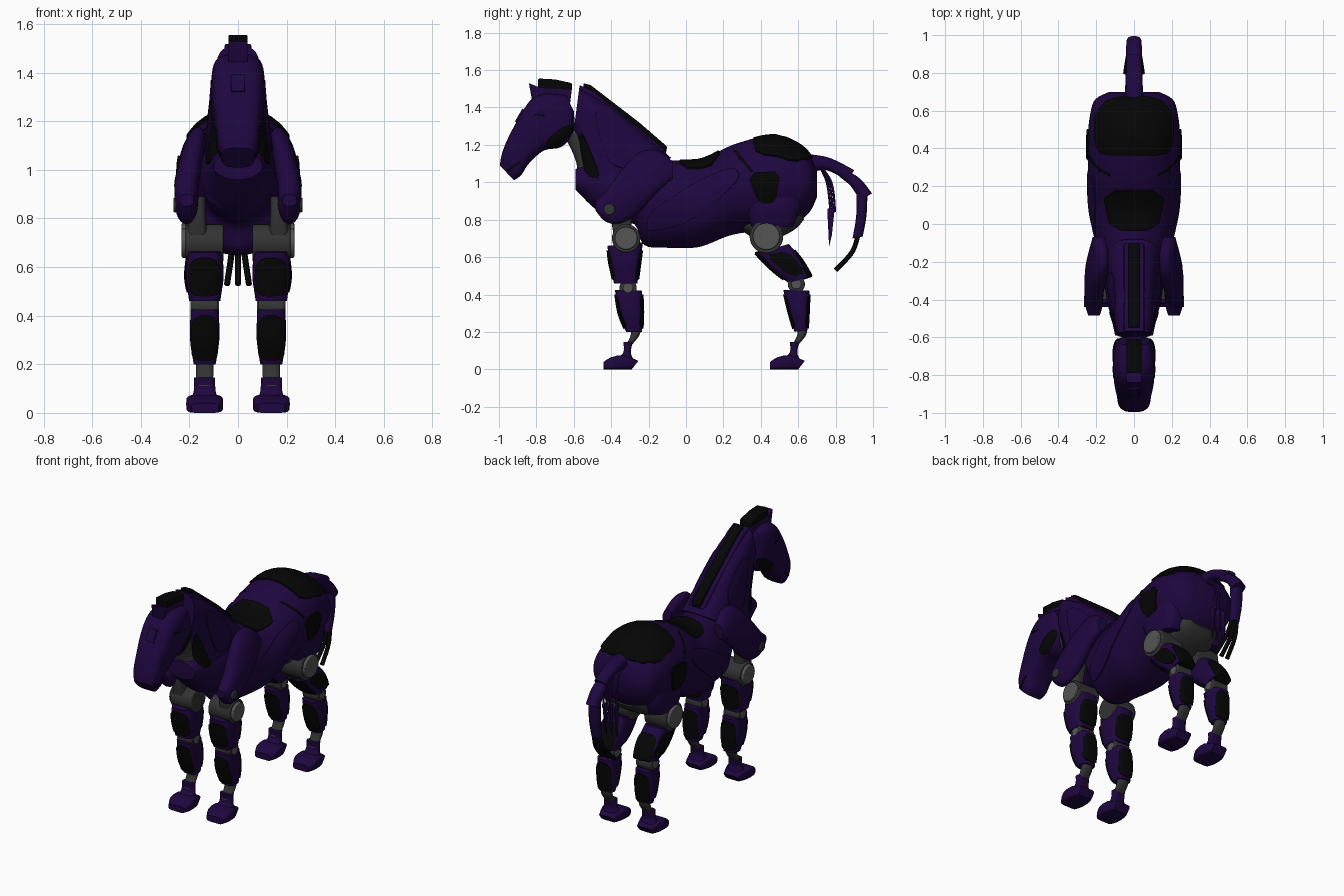
import bpy, bmesh, math
from mathutils import Vector
from mathutils.bvhtree import BVHTree

cube = bpy.data.objects.get("Cube")
if cube:
    bpy.data.objects.remove(cube, do_unlink=True)


def material(name, colour):
    mat = bpy.data.materials.new(name)
    mat.use_nodes = True
    mat.diffuse_color = (*colour, 1)
    mat.node_tree.nodes["Principled BSDF"].inputs["Base Color"].default_value = (*colour, 1)
    return mat


PURPLE = material("deep purple", (.013, .002, .05))
BLACK = material("black", (.0015, .0015, .0015))
GREY = material("dark grey", (.033, .033, .033))
STEEL = material("steel grey", (.09, .09, .09))


def finish(name, bm, mat, angle=38):
    bmesh.ops.recalc_face_normals(bm, faces=bm.faces)
    mesh = bpy.data.meshes.new(name)
    bm.to_mesh(mesh)
    bm.free()
    mesh.materials.append(mat)
    mesh.shade_smooth()
    mesh.set_sharp_from_angle(angle=math.radians(angle))
    obj = bpy.data.objects.new(name, mesh)
    bpy.context.collection.objects.link(obj)
    return obj


def spline(rows, steps):
    """Smooth rows of numbers with a Catmull-Rom curve."""
    out = []
    for i in range(len(rows) - 1):
        quad = [rows[max(i - 1, 0)], rows[i], rows[i + 1], rows[min(i + 2, len(rows) - 1)]]
        for s in range(steps):
            t = s / steps
            out.append([b + t / 2 * (c - a + t * (2 * a - 5 * b + 4 * c - d + t * (3 * (b - c) + d - a)))
                        for a, b, c, d in zip(*quad)])
    return out + [list(rows[-1])]


def loft(name, rows, mat, x=0, power=2.5, steps=4, sides=28):
    """Skin rounded sections; each row is (y, z) to (y, z) and a half width."""
    bm = bmesh.new()
    rings = []
    for ay, az, by, bz, half in spline(rows, steps):
        ring = []
        for k in range(sides):
            t = math.tau * k / sides
            c, s = (math.copysign(abs(f(t)) ** (2 / power), f(t)) for f in (math.cos, math.sin))
            ring.append(bm.verts.new((x + half * s, (ay + by + c * (ay - by)) / 2,
                                      (az + bz + c * (az - bz)) / 2)))
        rings.append(ring)
    for low, high in zip(rings, rings[1:]):
        for k in range(sides):
            n = (k + 1) % sides
            bm.faces.new((low[k], low[n], high[n], high[k]))
    bm.faces.new(rings[0])
    bm.faces.new(rings[-1])
    return finish(name, bm, mat)


def prism(name, outline, x0, x1, mat, bevel=.006):
    """Extrude a side outline across x."""
    bm = bmesh.new()
    face = bm.faces.new([bm.verts.new((x0, y, z)) for y, z in outline])
    moved = bmesh.ops.extrude_face_region(bm, geom=[face])["geom"]
    bmesh.ops.translate(bm, vec=(x1 - x0, 0, 0), verts=[v for v in moved if isinstance(v, bmesh.types.BMVert)])
    mod = finish(name, bm, mat).modifiers.new("bevel", "BEVEL")
    mod.width, mod.segments = bevel, 2


def drum(name, y, z, radius, x0, x1, mat):
    outline = [(y + radius * math.cos(math.tau * k / 28), z + radius * math.sin(math.tau * k / 28)) for k in range(28)]
    prism(name, outline, x0, x1, mat)


def panel(name, target, axis, sign, outline, mat, lift=.007, rounding=2):
    """Lay a thin rounded plate on a target, projected along an axis."""
    tree = BVHTree.FromPolygons([v.co for v in target.data.vertices], [p.vertices for p in target.data.polygons])
    pts = [Vector(p) for p in outline]
    mid = sum(pts, Vector((0, 0))) / len(pts)
    for _ in range(rounding):
        pts = [p.lerp(q, f) for p, q in zip(pts, pts[1:] + pts[:1]) for f in (.2, .8)]
    pts = [p.lerp(q, f / 3) for p, q in zip(pts, pts[1:] + pts[:1]) for f in range(3)]
    ray = Vector((0, 0, 0))
    ray[axis] = -sign
    bm = bmesh.new()

    def drop(p, height):
        spot = list(p)
        spot.insert(axis, sign * 2)
        hit = tree.ray_cast(Vector(spot), ray)
        if hit[0] is None:
            spot[axis] = 0
            hit = tree.find_nearest(Vector(spot))
        normal = hit[1] if hit[1].dot(ray) <= 0 else -hit[1]
        return bm.verts.new(hit[0] + normal * height)

    levels = [(1, -.006), (.985, lift)] + [(f / 6, lift) for f in range(5, 0, -1)]
    rings = [[drop(mid.lerp(p, f), h) for p in pts] for f, h in levels]
    for outer, inner in zip(rings, rings[1:]):
        for k in range(len(pts)):
            n = (k + 1) % len(pts)
            bm.faces.new((outer[k], outer[n], inner[n], inner[k]))
    bm.faces.new(rings[-1])
    finish(name, bm, mat, 50)


def tube(name, points, radius, mat):
    curve = bpy.data.curves.new(name, "CURVE")
    curve.dimensions, curve.bevel_depth, curve.bevel_resolution = "3D", radius, 2
    curve.use_fill_caps = True
    line = curve.splines.new("POLY")
    path = spline(points, 5)
    line.points.add(len(path) - 1)
    for point, co in zip(line.points, path):
        point.co = (*co, 1)
    curve.materials.append(mat)
    bpy.context.collection.objects.link(bpy.data.objects.new(name, curve))


# Trunk, from chest to rump: (y, top, bottom, half width)
trunk = [(-.59, 1.07, .96, .1), (-.5, 1.13, .87, .12), (-.4, 1.15, .8, .145), (-.275, 1.16, .775, .16),
         (-.225, 1.145, .665, .17), (-.1, 1.12, .65, .197), (.04, 1.115, .65, .228), (.12, 1.135, .67, .238),
         (.25, 1.2, .72, .243), (.45, 1.25, .75, .245), (.58, 1.215, .78, .232), (.66, 1.15, .84, .205),
         (.7, 1.06, .92, .13)]
body = loft("body", [(y, t, y, b, w) for y, t, b, w in trunk], PURPLE, power=2.05, sides=48)
panel("croup_pad", body, 2, 1, [(-.17, .36), (.17, .36), (.205, .42), (.21, .58), (.13, .67), (-.13, .67),
                                (-.21, .58), (-.205, .42)], BLACK, .009, 1)
panel("saddle_pad", body, 2, 1, [(-.165, .18), (.165, .18), (.125, -.035), (-.125, -.035)], BLACK, .009, 1)
loft("groin", [(.28, .86, .3, .74, .13), (.42, .88, .42, .68, .16), (.56, .88, .57, .74, .15), (.62, .92, .63, .8, .1)], GREY)

# Neck, throat and crest
neck = loft("neck", [(-.08, 1.13, -.45, .84, .15), (-.2, 1.24, -.56, .97, .13), (-.35, 1.37, -.55, 1.08, .114),
                     (-.45, 1.44, -.57, 1.2, .106), (-.57, 1.51, -.6, 1.28, .09)], PURPLE, power=3, sides=40)
loft("throat", [(-.46, 1.0, -.585, .97, .08), (-.48, 1.12, -.585, 1.1, .065), (-.54, 1.3, -.645, 1.24, .06)], GREY)
prism("neck_ridge", [(-.57, 1.52), (-.5, 1.49), (-.25, 1.29), (-.1, 1.16), (-.2, 1.18), (-.55, 1.42)], -.055, .055, PURPLE)
prism("neck_mane", [(-.55, 1.53), (-.51, 1.52), (-.25, 1.32), (-.1, 1.19), (-.11, 1.15), (-.3, 1.28), (-.54, 1.45)],
      -.03, .03, BLACK)

# Head
head = loft("head", [(-.64, 1.465, -.6, 1.38, .08), (-.75, 1.475, -.6, 1.27, .105), (-.83, 1.44, -.665, 1.19, .11),
                     (-.89, 1.35, -.76, 1.17, .105), (-.95, 1.24, -.84, 1.1, .091), (-.985, 1.15, -.88, 1.04, .084),
                     (-.995, 1.09, -.92, 1.01, .065)], PURPLE, power=3.4, sides=40)
prism("poll_crest", [(-.84, 1.53), (-.79, 1.51), (-.61, 1.5), (-.62, 1.42), (-.82, 1.42)], -.04, .04, PURPLE)
prism("forelock", [(-.79, 1.555), (-.7, 1.55), (-.61, 1.53), (-.61, 1.49), (-.79, 1.5)], -.04, .04, BLACK)
panel("forehead_plate", head, 1, -1, [(-.028, 1.32), (.028, 1.32), (.028, 1.39), (-.028, 1.39)], PURPLE, .009, 0)

# Front and hind legs share one pattern
FRONT = {"name": "front", "joint": (-.32, .7, .076), "knee": (-.31, .435), "shift": 0,
         "upper": [(-.42, .66, -.23, .68, .07), (-.41, .57, -.245, .57, .078), (-.385, .46, -.26, .46, .064)],
         "lower": [(-.38, .425, -.235, .42, .058), (-.36, .3, -.23, .3, .06), (-.32, .2, -.235, .2, .045)]}
HIND = {"name": "hind", "joint": (.43, .71, .09), "knee": (.59, .455), "shift": .89,
        "upper": [(.37, .62, .55, .67, .07), (.46, .53, .62, .585, .078), (.55, .46, .67, .5, .062)],
        "lower": [(.52, .425, .66, .42, .058), (.55, .3, .655, .3, .06), (.58, .2, .65, .21, .045)]}


def leg(spec, side, label):
    x, d, tag = .137 * side, spec["shift"], label + "_" + spec["name"]
    jy, jz, jr = spec["joint"]
    drum(tag + "_joint", jy, jz, jr, .06 * side, .215 * side, GREY)
    drum(tag + "_joint_cap", jy, jz, jr * .8, .18 * side, .232 * side, STEEL)
    upper = loft(tag + "_upper_leg", spec["upper"], PURPLE, x, 3.5)
    lower = loft(tag + "_lower_leg", spec["lower"], PURPLE, x, 3.5)
    ky, kz = spec["knee"]
    drum(tag + "_knee", ky, kz, .046, x - .055, x + .055, GREY)
    drum(tag + "_knee_cap", ky, kz, .028, x - .059, x + .059, STEEL)
    for way, face in ((-1, "front"), (1, "back")):
        for part, limb, half, low, high in (("upper", upper, .062, .48, .637), ("lower", lower, .051, .217, .402)):
            panel(f"{tag}_{part}_{face}_pad", limb, 1, way, [(x - half, high), (x + half, high), (x + half, low + .02),
                  (x + half * .6, low), (x - half * .6, low), (x - half, low + .02)], BLACK)
    # Ankle, pastern and hoof
    loft(tag + "_ankle", [(d - .335, .11, d - .29, .13, .034), (d - .3, .17, d - .25, .18, .036),
                          (d - .29, .22, d - .24, .22, .036)], GREY, x)
    loft(tag + "_pastern", [(d - .38, .05, d - .28, .05, .06), (d - .335, .09, d - .295, .09, .045),
                            (d - .335, .145, d - .285, .145, .043)], PURPLE, x, 3)
    loft(tag + "_hoof", [(d - .44, .04, d - .44, 0, .055), (d - .4, .065, d - .4, 0, .074),
                         (d - .33, .075, d - .33, 0, .073), (d - .255, .045, d - .29, 0, .05)], PURPLE, x, 5, 2)
    return upper


for side, label in ((1, "left"), (-1, "right")):
    leg(FRONT, side, label)
    thigh = leg(HIND, side, label)
    panel(label + "_thigh_pad", thigh, 0, side, [(.42, .61), (.54, .635), (.64, .52), (.57, .49)], BLACK, .007, 1)
    # Haunch shell over the hip joint
    loft(label + "_haunch", [(.28, .98, .62, 1.0, .07), (.31, .86, .61, .86, .082), (.35, .765, .57, .76, .065)],
         PURPLE, .15 * side, 3)
    # Shoulder arm, leaning guard and pivot
    loft(label + "_shoulder_arm", [(-.38, .68, -.28, .68, .045), (-.4, .8, -.29, .8, .036),
                                   (-.4, .89, -.26, .89, .034)], GREY, .168 * side, 4)
    rows = [(-.07, 1.11, 1.02, .03), (-.15, 1.17, .95, .045), (-.25, 1.16, .84, .05), (-.35, 1.06, .78, .05),
            (-.43, .95, .79, .046), (-.485, .9, .85, .03)]
    guard = loft(label + "_shoulder_guard", [(y, t, y, b, w) for y, t, b, w in rows], PURPLE, .212 * side, 2.3)
    for vert in guard.data.vertices:
        vert.co.x -= side * .22 * max(vert.co.z - .95, 0)
    drum(label + "_shoulder_pivot", -.41, .855, .03, .22 * side, .266 * side, GREY)
    # Plates on the trunk, neck and face
    panel(label + "_flank_pad", body, 0, side, [(.33, 1.05), (.51, 1.06), (.475, .885), (.385, .89)], BLACK, .009, 1)
    panel(label + "_rib_plate", body, 0, side, [(-.22, .73), (.02, .78), (.3, 1.02), (.26, 1.09), (.05, 1.0), (-.2, .84)],
          PURPLE, .008)
    panel(label + "_hip_seam", body, 0, side, [(.25, 1.17), (.27, 1.17), (.36, 1.06), (.345, 1.055)], BLACK, .003, 0)
    panel(label + "_neck_plate", neck, 0, side, [(-.5, 1.38), (-.42, 1.37), (-.24, 1.2), (-.3, 1.06), (-.42, 1.1)],
          PURPLE, .007)
    panel(label + "_neck_gap", neck, 0, side, [(-.57, 1.27), (-.545, 1.25), (-.45, 1.02), (-.53, 1.03), (-.555, 1.15)],
          BLACK, .007, 1)
    panel(label + "_cheek_pad", head, 0, side, [(-.75, 1.19), (-.68, 1.19), (-.61, 1.27), (-.61, 1.31), (-.67, 1.29),
                                                (-.74, 1.23)], BLACK, .007, 1)
    panel(label + "_eye", head, 0, side, [(-.82, 1.36), (-.76, 1.35), (-.75, 1.36), (-.8, 1.37)], BLACK, .004, 1)
    panel(label + "_mouth", head, 0, side, [(-.96, 1.065), (-.89, 1.115), (-.885, 1.105), (-.95, 1.055)], BLACK, .004, 0)

# Tail: jointed segments and loose strands
loft("tail_root", [(.66, 1.15, .66, 1.05, .05), (.77, 1.13, .75, 1.065, .045), (.9, 1.065, .86, 1.01, .04)], PURPLE)
loft("tail_elbow", [(.84, 1.075, .82, 1.03, .035), (.93, 1.02, .88, .98, .042), (.995, .94, .93, .905, .04)], PURPLE)
loft("tail_shaft", [(.91, .95, .97, .94, .038), (.91, .82, .965, .82, .036), (.89, .7, .945, .71, .03)], PURPLE)
for i in (-1, 0, 1):
    tube("tail_strand", [(i * .015, .925, .74), (i * .03, .89, .63), (i * .045, .8, .53)], .013, BLACK)
    tube("tail_cable", [(i * .03, .7, 1.11), (i * .035, .765 + i * .012, 1.0), (i * .04, .785 + i * .012, .84)], .006, PURPLE)
    prism("tail_blade", [(.755, .86), (.795, .86), (.78, .72), (.765, .655)], i * .04 - .006, i * .04 + .006, PURPLE, .002)
